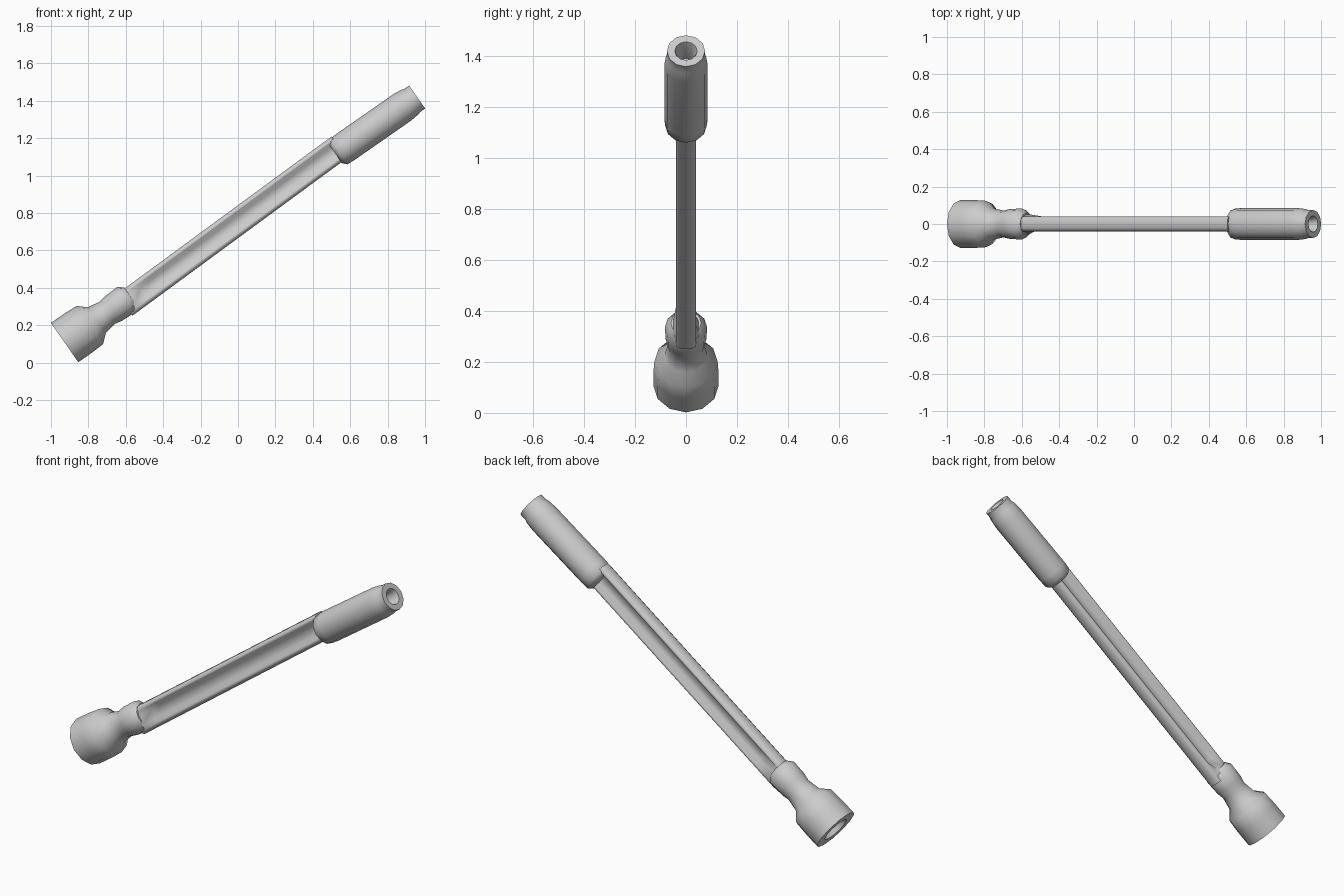
import bpy, bmesh, math
from mathutils import Vector

if "Cube" in bpy.data.objects:
    bpy.data.objects.remove(bpy.data.objects["Cube"])

# Tool axis: s runs along it, t is perpendicular (upward), y is sideways
START = Vector((-0.927, 0, 0.107))
ANGLE = math.atan2(1.313, 1.885)
U = Vector((math.cos(ANGLE), 0, math.sin(ANGLE)))
N = Vector((-math.sin(ANGLE), 0, math.cos(ANGLE)))


def place(s, y, t):
    return START + U * s + N * t + Vector((0, y, 0))


def loft(name, rings, sharp=45):
    """Skin a list of equal-length rings of (s, y, t) points and cap both ends."""
    bm = bmesh.new()
    rows = [[bm.verts.new(place(*p)) for p in ring] for ring in rings]
    n = len(rows[0])
    for a, b in zip(rows, rows[1:]):
        for i in range(n):
            j = (i + 1) % n
            bm.faces.new((a[i], a[j], b[j], b[i]))
    bm.faces.new(rows[0][::-1])
    bm.faces.new(rows[-1])
    bmesh.ops.recalc_face_normals(bm, faces=bm.faces)
    mesh = bpy.data.meshes.new(name)
    bm.to_mesh(mesh)
    bm.free()
    mesh.shade_smooth()
    mesh.set_sharp_from_angle(angle=math.radians(sharp))
    obj = bpy.data.objects.new(name, mesh)
    bpy.context.collection.objects.link(obj)
    return obj


def lathe(name, profile, sides=12):
    rings = []
    for s, r in profile:
        ring = []
        for k in range(sides):
            a = math.tau * k / sides
            ring.append((s, r * math.sin(a), r * math.cos(a)))
        rings.append(ring)
    return loft(name, rings)


# Socket head with open mouth, neck and collar
lathe("socket_head", [
    (0.10, 0.055), (0.03, 0.068), (0.0, 0.075), (0.0, 0.128), (0.09, 0.128),
    (0.165, 0.124), (0.21, 0.084), (0.28, 0.072), (0.32, 0.08),
    (0.40, 0.083), (0.43, 0.06)])

# Grip with a small bore in its end
lathe("grip", [
    (1.765, 0.06), (1.785, 0.082), (1.83, 0.085), (2.20, 0.085), (2.25, 0.08),
    (2.265, 0.075), (2.297, 0.075), (2.297, 0.044), (2.27, 0.036), (2.20, 0.032)])


# Shaft: I-section with grooved sides that fade out into the collar
def shaft_ring(s, web):
    mid = -0.017 + (s - 0.43) * 0.025
    half = [(0.022, 0.071), (0.039, 0.058), (0.039, 0.047), (web, 0.026),
            (web, -0.026), (0.039, -0.045), (0.039, -0.058), (0.022, -0.071)]
    ring = half + [(-y, t) for y, t in reversed(half)]
    return [(s, y, mid + t) for y, t in ring]


loft("shaft", [shaft_ring(s, w) for s, w in
               ((0.38, 0.06), (0.43, 0.05), (0.50, 0.016), (0.56, 0.012),
                (1.70, 0.012), (1.80, 0.015))], sharp=60)
